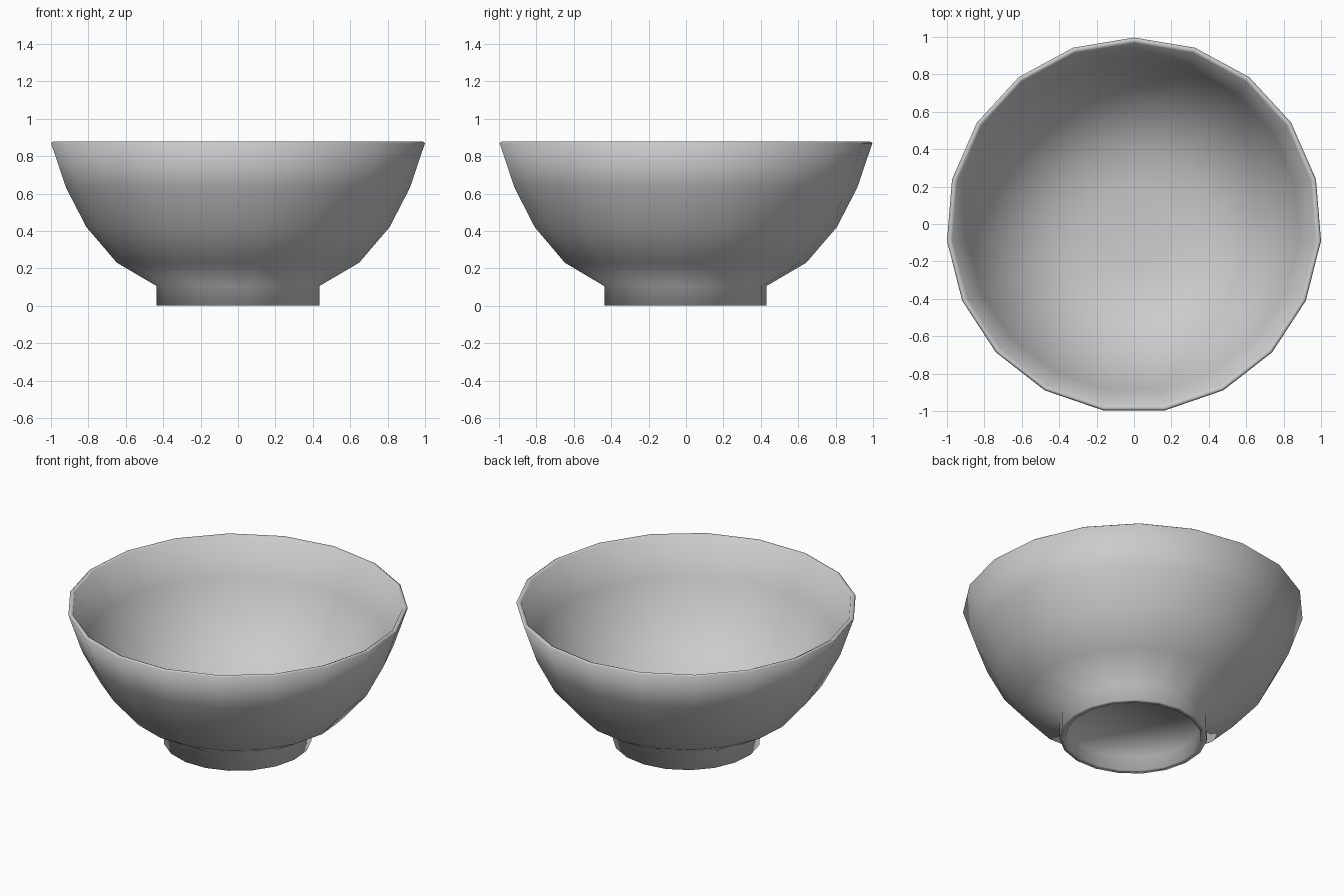
import bpy, bmesh
from math import sin, cos, pi

if "Cube" in bpy.data.objects:
    bpy.data.objects.remove(bpy.data.objects["Cube"])

SIDES = 19
SHIFT = -0.0068  # recentres the odd-sided ring


def lathe(name, profile):
    """Spin (radius, z) points about z; radius 0 closes to a pole."""
    bm = bmesh.new()
    rings = []
    for r, z in profile:
        if r == 0:
            rings.append([bm.verts.new((0, SHIFT, z))] * SIDES)
        else:
            rings.append([bm.verts.new((r * sin(2 * pi * i / SIDES),
                                        r * cos(2 * pi * i / SIDES) + SHIFT, z))
                          for i in range(SIDES)])
    for a, b in zip(rings, rings[1:]):
        for i in range(SIDES):
            j = (i + 1) % SIDES
            corners = list(dict.fromkeys([a[i], a[j], b[j], b[i]]))
            bm.faces.new(corners)
    bmesh.ops.recalc_face_normals(bm, faces=bm.faces)
    mesh = bpy.data.meshes.new(name)
    bm.to_mesh(mesh)
    bm.free()
    mesh.shade_smooth()
    obj = bpy.data.objects.new(name, mesh)
    bpy.context.collection.objects.link(obj)
    return obj


# Bowl: recessed underside, foot ring, outer wall, thin rim, inner wall
lathe("bowl", [
    (0, 0.09), (0.40, 0.09), (0.40, 0.0),
    (0.436, 0.0), (0.436, 0.105),
    (0.65, 0.23), (0.813, 0.42), (0.922, 0.63), (1.0034, 0.87),
    (0.992, 0.878), (0.975, 0.87),
    (0.89, 0.64), (0.785, 0.44), (0.625, 0.26), (0.42, 0.145),
    (0.21, 0.12), (0, 0.115),
])
